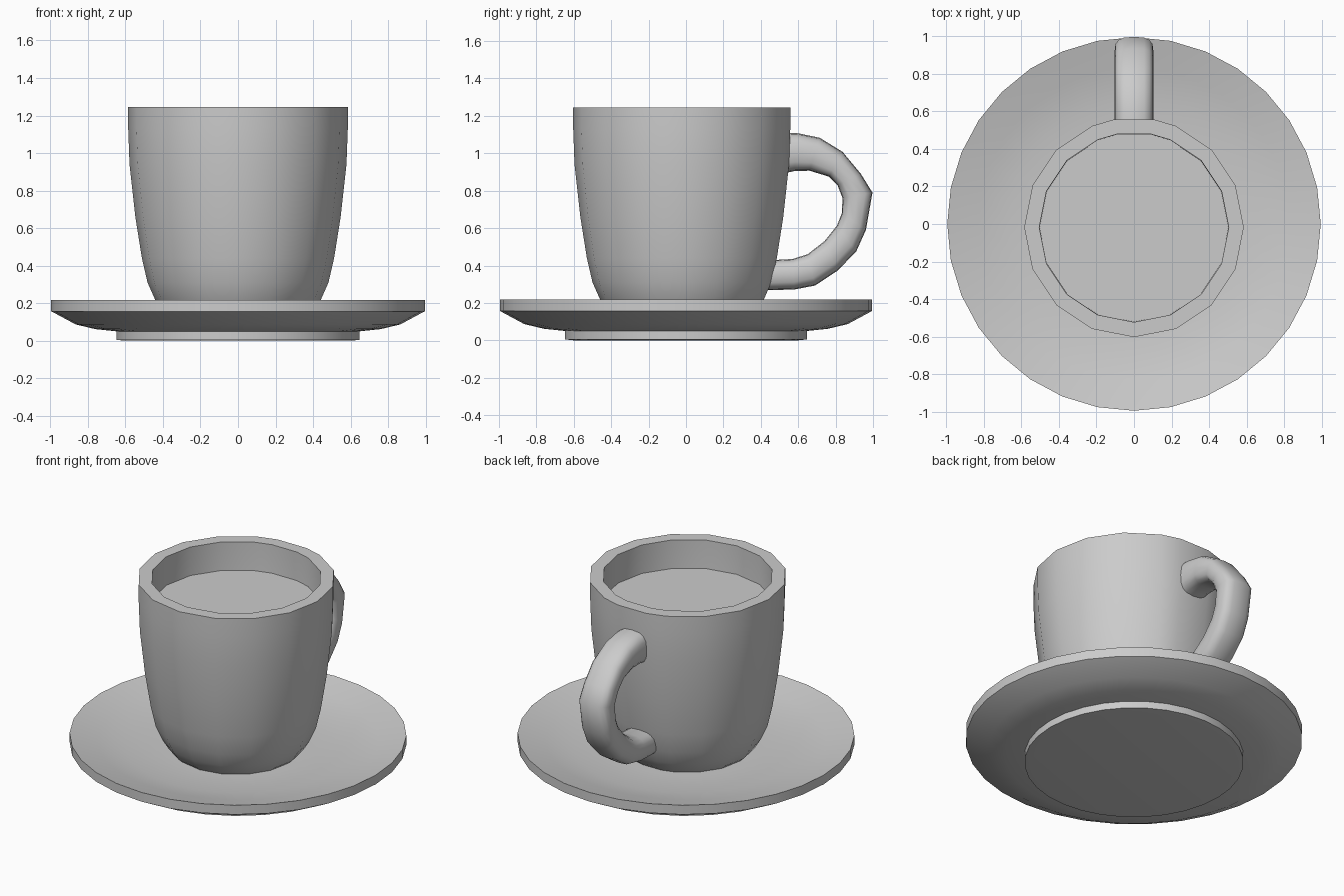
import bpy, bmesh, math

if "Cube" in bpy.data.objects:
    bpy.data.objects.remove(bpy.data.objects["Cube"])


def loft(name, rings, angle=30):
    """Skin equal-length rings of points and cap both ends."""
    bm = bmesh.new()
    loops = [[bm.verts.new(p) for p in ring] for ring in rings]
    for a, b in zip(loops, loops[1:]):
        for i in range(len(a)):
            j = (i + 1) % len(a)
            bm.faces.new((a[i], a[j], b[j], b[i]))
    bm.faces.new(loops[0])
    bm.faces.new(loops[-1])
    bmesh.ops.recalc_face_normals(bm, faces=bm.faces)
    mesh = bpy.data.meshes.new(name)
    bm.to_mesh(mesh)
    bm.free()
    obj = bpy.data.objects.new(name, mesh)
    bpy.context.collection.objects.link(obj)
    bpy.ops.object.select_all(action='DESELECT')
    obj.select_set(True)
    bpy.context.view_layer.objects.active = obj
    bpy.ops.object.shade_smooth_by_angle(angle=math.radians(angle))
    return obj


def lathe(name, profile, degrees, cy=0.0):
    """Turn an (r, z) profile around the upright axis at y = cy."""
    return loft(name, [[(r * math.cos(math.radians(d)), cy + r * math.sin(math.radians(d)), z)
                        for d in degrees] for r, z in profile])


# Saucer: foot, flared underside, upright rim, dished top
round32 = [i * 11.25 for i in range(32)]
lathe("saucer", [(0.60, 0.0), (0.647, 0.005), (0.647, 0.05), (0.76, 0.062), (0.865, 0.087),
                 (0.995, 0.157), (0.995, 0.217), (0.83, 0.176), (0.665, 0.142), (0.42, 0.135)], round32)

# Cup: 16 sides, with the back corner split where the handle attaches
cup_sides = [i * 22.5 for i in range(16) if i != 4] + [79.7, 100.3]
cup_sides.sort()
CUP_Y = -0.018
lathe("cup", [(0.37, 0.13), (0.405, 0.16), (0.442, 0.22), (0.482, 0.31), (0.512, 0.44),
              (0.547, 0.66), (0.578, 0.94), (0.585, 1.13), (0.585, 1.245),
              (0.505, 1.245), (0.503, 1.06), (0.47, 0.66), (0.42, 0.35), (0.33, 0.22)],
      cup_sides, CUP_Y)

# Drink surface, just inside the cup wall
lathe("drink", [(0.49, 1.03), (0.506, 1.06)], cup_sides, CUP_Y)

# Handle: outer and inner outline points (y, z) swept with a rounded section
outer = [(0.51, 1.112), (0.60, 1.107), (0.715, 1.083), (0.837, 1.008), (0.935, 0.89), (0.997, 0.79),
         (0.962, 0.59), (0.91, 0.475), (0.81, 0.372), (0.69, 0.293), (0.58, 0.272), (0.43, 0.268)]
inner = [(0.51, 0.89), (0.58, 0.905), (0.66, 0.907), (0.765, 0.875), (0.81, 0.83), (0.837, 0.76),
         (0.833, 0.68), (0.808, 0.615), (0.74, 0.53), (0.65, 0.46), (0.57, 0.435), (0.43, 0.427)]


def power(v):
    return math.copysign(abs(v) ** 0.68, v)


section = [(power(math.cos(a)), power(math.sin(a))) for a in [i * math.tau / 16 for i in range(16)]]
loft("handle", [[(0.104 * u, (o[0] + n[0]) / 2 + v * (o[0] - n[0]) / 2,
                  (o[1] + n[1]) / 2 + v * (o[1] - n[1]) / 2) for u, v in section]
                for o, n in zip(outer, inner)], angle=60)
